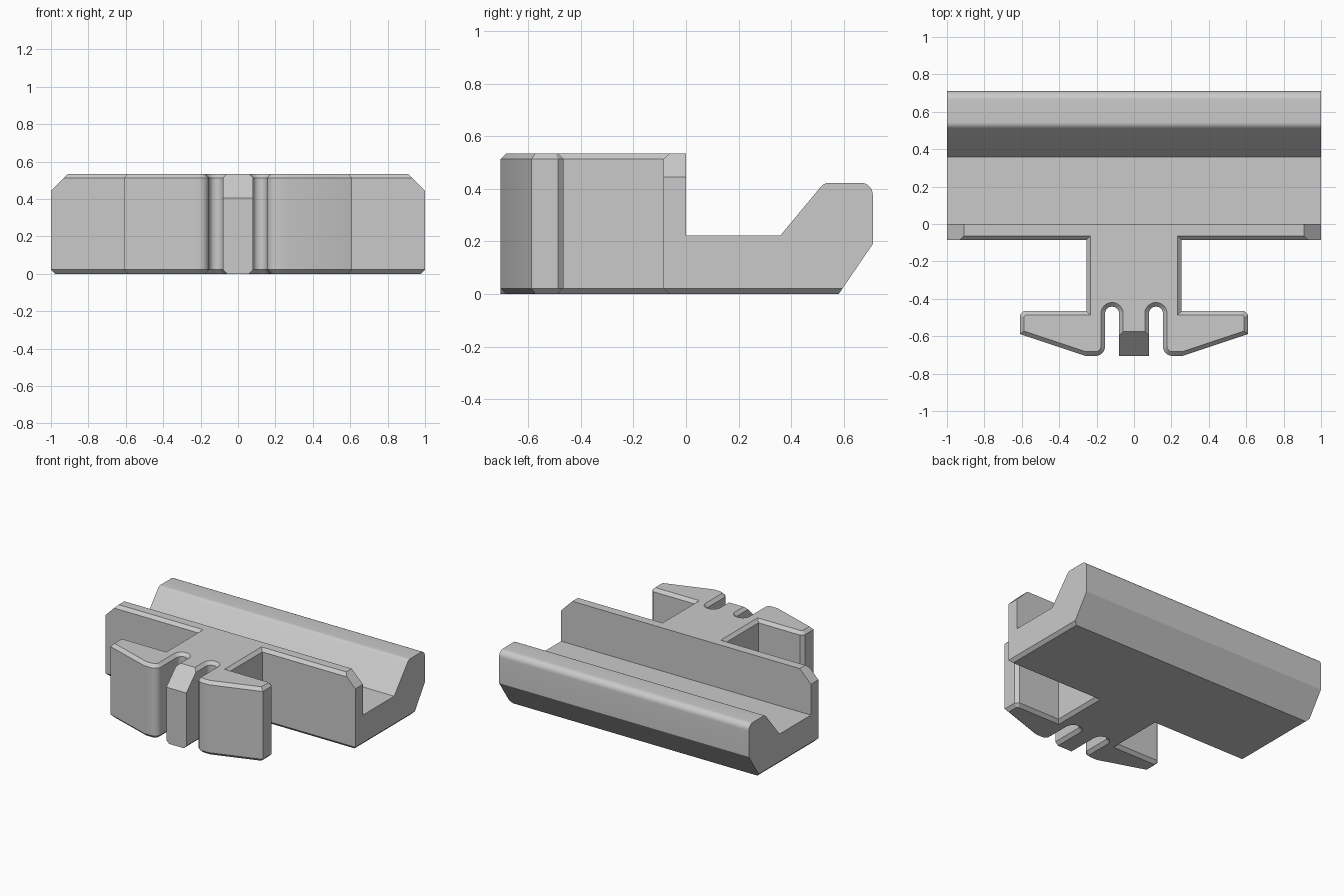
import bpy, bmesh, math
from mathutils import Vector

if "Cube" in bpy.data.objects:
    bpy.data.objects.remove(bpy.data.objects["Cube"], do_unlink=True)

grey = bpy.data.materials.new("light grey plastic")
grey.use_nodes = True
colour = (0.59, 0.59, 0.59, 1)
grey.diffuse_color = colour
grey.node_tree.nodes["Principled BSDF"].inputs["Base Color"].default_value = colour


def rounded(corners, steps=8):
    """Replace each corner (a, b, radius) by an arc; (a, b) stays sharp."""
    out = []
    for i, c in enumerate(corners):
        p = Vector(c[:2])
        if len(c) == 2:
            out.append(p)
            continue
        u = (Vector(corners[i - 1][:2]) - p).normalized()
        v = (Vector(corners[(i + 1) % len(corners)][:2]) - p).normalized()
        half = u.angle(v) / 2
        reach = c[2] / math.tan(half)
        centre = p + (u + v).normalized() * c[2] / math.sin(half)
        start, end = p + u * reach - centre, p + v * reach - centre
        first = math.atan2(start.y, start.x)
        sweep = math.atan2(start.x * end.y - start.y * end.x, start.dot(end))
        for k in range(steps + 1):
            angle = first + sweep * k / steps
            out.append(centre + Vector((math.cos(angle), math.sin(angle))) * c[2])
    return out


def inset(points, amount):
    """Move a counter-clockwise outline inwards with mitred corners."""
    out = []
    for i, p in enumerate(points):
        d1 = (p - points[i - 1]).normalized()
        d2 = (points[(i + 1) % len(points)] - p).normalized()
        n1, n2 = Vector((-d1.y, d1.x)), Vector((-d2.y, d2.x))
        out.append(p + (n1 + n2) * amount / (1 + n1.dot(n2)))
    return out


def prism(name, corners, place, levels):
    """Stack a counter-clockwise outline at (depth, inset) levels."""
    points = rounded(corners)
    n = len(points)
    bm = bmesh.new()
    rings = [[bm.verts.new(place(p.x, p.y, depth)) for p in inset(points, amount)]
             for depth, amount in levels]
    bm.faces.new(rings[0][::-1])
    bm.faces.new(rings[-1])
    for low, high in zip(rings, rings[1:]):
        for i in range(n):
            j = (i + 1) % n
            bm.faces.new((low[i], low[j], high[j], high[i]))
    bm.normal_update()
    mesh = bpy.data.meshes.new(name)
    bm.to_mesh(mesh)
    bm.free()
    mesh.materials.append(grey)
    obj = bpy.data.objects.new(name, mesh)
    bpy.context.collection.objects.link(obj)
    return obj


def along_x(a, b, d):
    return (d, a, b)


def along_y(a, b, d):
    return (a, -d, b)


def along_z(a, b, d):
    return (a, b, d)


# Plan outline: finger, slot, clip arm, stem and rail, mirrored across x
half = [(0.08, -0.8), (0.08, -0.442, 0.037), (0.155, -0.442, 0.037),
        (0.155, -0.705, 0.05), (0.26, -0.705), (0.61, -0.588),
        (0.61, -0.487), (0.588, -0.465), (0.255, -0.465),
        (0.255, -0.086), (1, -0.086), (1, 0.9)]
mirrored = [(-c[0], *c[1:]) for c in reversed(half)]
edge, height = 0.022, 0.535
body = prism("rail_clip", half + mirrored, along_z,
             [(0, edge), (edge, 0), (height - edge, 0), (height, edge)])

# Side profile: tall front wall, channel and sloped hook lip
side = [(-1, -0.1), (0.512, -0.1), (0.71, 0.19), (0.71, 0.423, 0.045),
        (0.525, 0.423, 0.04), (0.358, 0.222), (0, 0.222), (0, 0.7), (-1, 0.7)]
side_shape = prism("side_shape", side, along_x, [(-1.5, 0), (1.5, 0)])

# Front profile: sloped upper corners at the wall ends
front = [(-1.1, -0.1), (1.1, -0.1), (1.1, 0.345), (0.8, 0.645),
         (-0.8, 0.645), (-1.1, 0.345)]
front_shape = prism("front_shape", front, along_y, [(-1.5, 0), (1.5, 0)])

# Finger cut: flat front face with a sloped top
finger = [(-1, -0.1), (-0.705, -0.1), (-0.705, 0.405), (-0.475, 0.635), (-1, 0.635)]
finger_cut = prism("finger_cut", finger, along_x, [(-0.11, 0), (0.11, 0)])

cutters = [(side_shape, 'INTERSECT'), (front_shape, 'INTERSECT'),
           (finger_cut, 'DIFFERENCE')]
for cutter, operation in cutters:
    cutter.hide_render = True
    mod = body.modifiers.new(cutter.name, 'BOOLEAN')
    mod.operation = operation
    mod.solver = 'EXACT'
    mod.object = cutter

# Bake the cuts and drop the cutters
bpy.context.view_layer.update()
evaluated = body.evaluated_get(bpy.context.evaluated_depsgraph_get())
baked = bpy.data.meshes.new_from_object(evaluated)
body.modifiers.clear()
body.data = baked
baked.materials.clear()
baked.materials.append(grey)
for face in baked.polygons:
    face.material_index = 0
for cutter, operation in cutters:
    bpy.data.objects.remove(cutter, do_unlink=True)

bpy.ops.object.select_all(action='DESELECT')
body.select_set(True)
bpy.context.view_layer.objects.active = body
bpy.ops.object.shade_smooth_by_angle(angle=math.radians(30))
